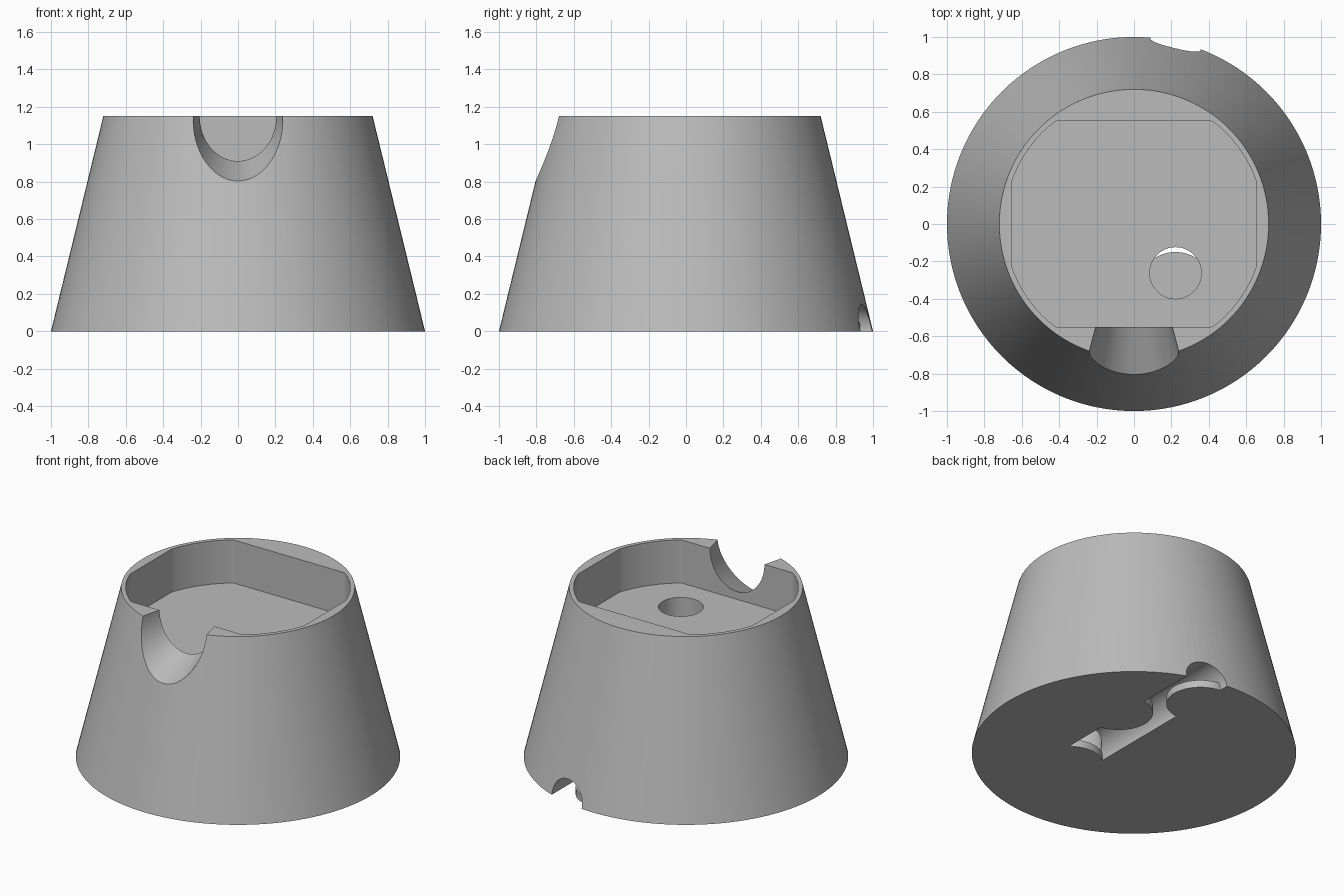
import bpy, bmesh
from math import cos, sin, pi

if "Cube" in bpy.data.objects:
    bpy.data.objects.remove(bpy.data.objects["Cube"])

grey = bpy.data.materials.new("plain grey")
grey.use_nodes = True
grey.diffuse_color = (0.5, 0.5, 0.5, 1)
grey.node_tree.nodes["Principled BSDF"].inputs["Base Color"].default_value = (0.5, 0.5, 0.5, 1)

HEIGHT = 1.15
FLOOR = 0.857
SEGS = 128


def loft(name, ring_a, ring_b):
    """Closed solid between two matching rings of points."""
    bm = bmesh.new()
    a = [bm.verts.new(p) for p in ring_a]
    b = [bm.verts.new(p) for p in ring_b]
    n = len(a)
    bm.faces.new(a)
    bm.faces.new(b)
    for i in range(n):
        j = (i + 1) % n
        bm.faces.new((a[i], a[j], b[j], b[i]))
    bmesh.ops.recalc_face_normals(bm, faces=bm.faces)
    mesh = bpy.data.meshes.new(name)
    bm.to_mesh(mesh)
    bm.free()
    mesh.materials.append(grey)
    obj = bpy.data.objects.new(name, mesh)
    bpy.context.collection.objects.link(obj)
    return obj


def flat_ring(x, y, z, r, n=SEGS):
    return [(x + r * cos(2 * pi * i / n), y + r * sin(2 * pi * i / n), z) for i in range(n)]


def upright_ring(x, y, z, rx, rz, n=64):
    return [(x + rx * cos(2 * pi * i / n), y, z + rz * sin(2 * pi * i / n)) for i in range(n)]


def disc(name, x, y, r, low, high):
    return loft(name, flat_ring(x, y, low, r, 64), flat_ring(x, y, high, r, 64))


def combine(target, tool, operation):
    """Apply a boolean and discard the tool."""
    mod = target.modifiers.new("cut", "BOOLEAN")
    mod.operation = operation
    mod.solver = "EXACT"
    mod.object = tool
    bpy.context.view_layer.objects.active = target
    bpy.ops.object.modifier_apply(modifier=mod.name)
    bpy.data.objects.remove(tool)


# Tapered body
body = loft("stand_body", flat_ring(0, 0, 0, 1.0), flat_ring(0, 0, HEIGHT, 0.72))

# Top pocket: a circle trimmed by a rectangle
def pocket_ring(z):
    return [(max(-0.655, min(0.655, x)), max(-0.55, min(0.55, y)), z)
            for x, y, z in flat_ring(0, 0, z, 0.692, 256)]

combine(body, loft("pocket", pocket_ring(FLOOR), pocket_ring(HEIGHT + 0.2)), "DIFFERENCE")

# Flared notch through the front wall
def notch_ring(y):
    t = -0.55 - y
    return upright_ring(0, y, HEIGHT, 0.205 + 0.26 * t, 0.24 + 0.42 * t)

combine(body, loft("front_notch", notch_ring(-0.5), notch_ring(-1.05)), "DIFFERENCE")

# Cable hole and underside channel, leaving thin retaining tabs
CABLE_X, CABLE_Y = 0.222, -0.262
passage = disc("cable_passage", CABLE_X, CABLE_Y, 0.138, -0.2, FLOOR + 0.1)
channel = loft("channel", upright_ring(CABLE_X, CABLE_Y, 0.008, 0.135, 0.135),
               upright_ring(CABLE_X, 1.2, 0.008, 0.135, 0.135))
combine(passage, channel, "UNION")
for x, y in ((CABLE_X, -0.36), (0.385, 0.315), (0.07, 0.72)):
    combine(passage, disc("tab", x, y, 0.21, -0.4, 0.05), "DIFFERENCE")
combine(body, passage, "DIFFERENCE")

# Smooth curved walls, keeping crisp edges
bpy.ops.object.select_all(action="DESELECT")
body.select_set(True)
bpy.context.view_layer.objects.active = body
bpy.ops.object.shade_smooth_by_angle(angle=0.5)
